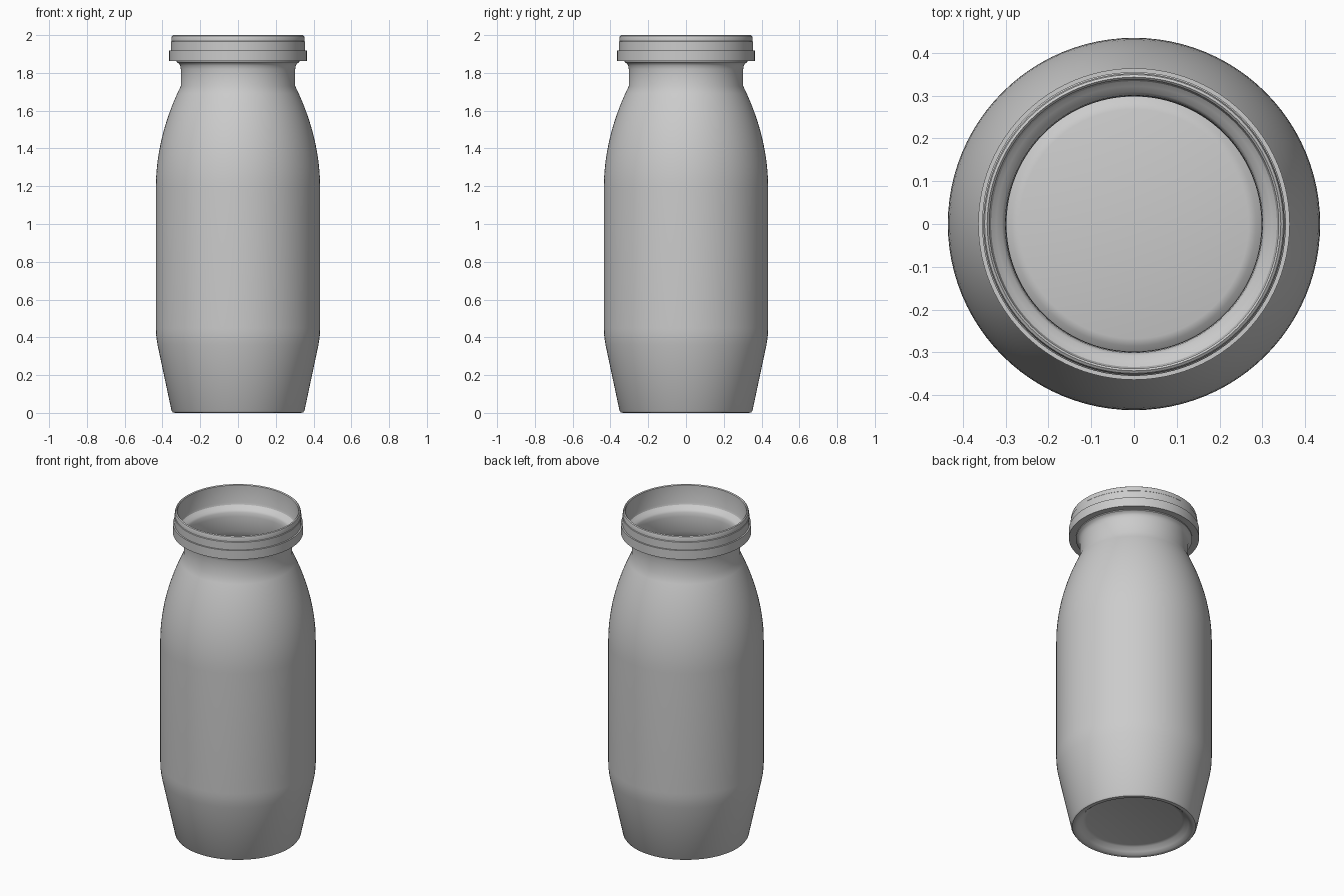
import bpy, bmesh
from math import radians, tau

if "Cube" in bpy.data.objects:
    bpy.data.objects.remove(bpy.data.objects["Cube"])


def lathe(name, profile, steps=96):
    """Spin an (r, z) profile around the z axis."""
    bm = bmesh.new()
    verts = [bm.verts.new((r, 0, z)) for r, z in profile]
    edges = [bm.edges.new(pair) for pair in zip(verts, verts[1:])]
    bmesh.ops.spin(bm, geom=verts + edges, cent=(0, 0, 0), axis=(0, 0, 1),
                   angle=tau, steps=steps, use_duplicate=False)
    bmesh.ops.remove_doubles(bm, verts=bm.verts, dist=1e-5)
    bmesh.ops.recalc_face_normals(bm, faces=bm.faces)
    mesh = bpy.data.meshes.new(name)
    bm.to_mesh(mesh)
    bm.free()
    obj = bpy.data.objects.new(name, mesh)
    bpy.context.collection.objects.link(obj)
    bpy.ops.object.select_all(action='DESELECT')
    obj.select_set(True)
    bpy.context.view_layer.objects.active = obj
    bpy.ops.object.shade_smooth_by_angle(angle=radians(30))
    return obj


# Shoulder curve from the straight body up to the neck
shoulder = [(0.435 - 0.132 * (i / 14) ** 2, 1.19 + 0.54 * i / 14) for i in range(15)]

# Raised base, foot ring and body
base = [(0, 0.04), (0.268, 0.04), (0.285, 0.035), (0.305, 0.015), (0.322, 0.002),
        (0.333, 0), (0.345, 0.002), (0.352, 0.012)]
body = [(0.426, 0.36), (0.431, 0.39), (0.434, 0.42), (0.435, 0.45)] + shoulder

# Neck, collar and rim on the outside
neck = [(0.303, 1.82), (0.306, 1.838), (0.313, 1.85), (0.325, 1.857), (0.325, 1.863),
        (0.364, 1.863), (0.364, 1.918), (0.355, 1.918), (0.355, 1.965),
        (0.352, 1.968), (0.352, 1.988), (0.349, 1.996), (0.343, 2.0)]

# Inside of the rim, funnel ledge and thin inner wall
mouth = [(0.338, 1.995), (0.338, 1.89), (0.334, 1.877), (0.322, 1.866),
         (0.308, 1.857), (0.301, 1.845), (0.299, 1.82)]
inner = [(r - 0.005, z) for r, z in reversed([(0.352, 0.015)] + body)]
floor = [(0.333, 0.005), (0.322, 0.007), (0.305, 0.02), (0.285, 0.04),
         (0.268, 0.045), (0, 0.045)]

lathe("bottle", base + body + neck + mouth + inner + floor)
